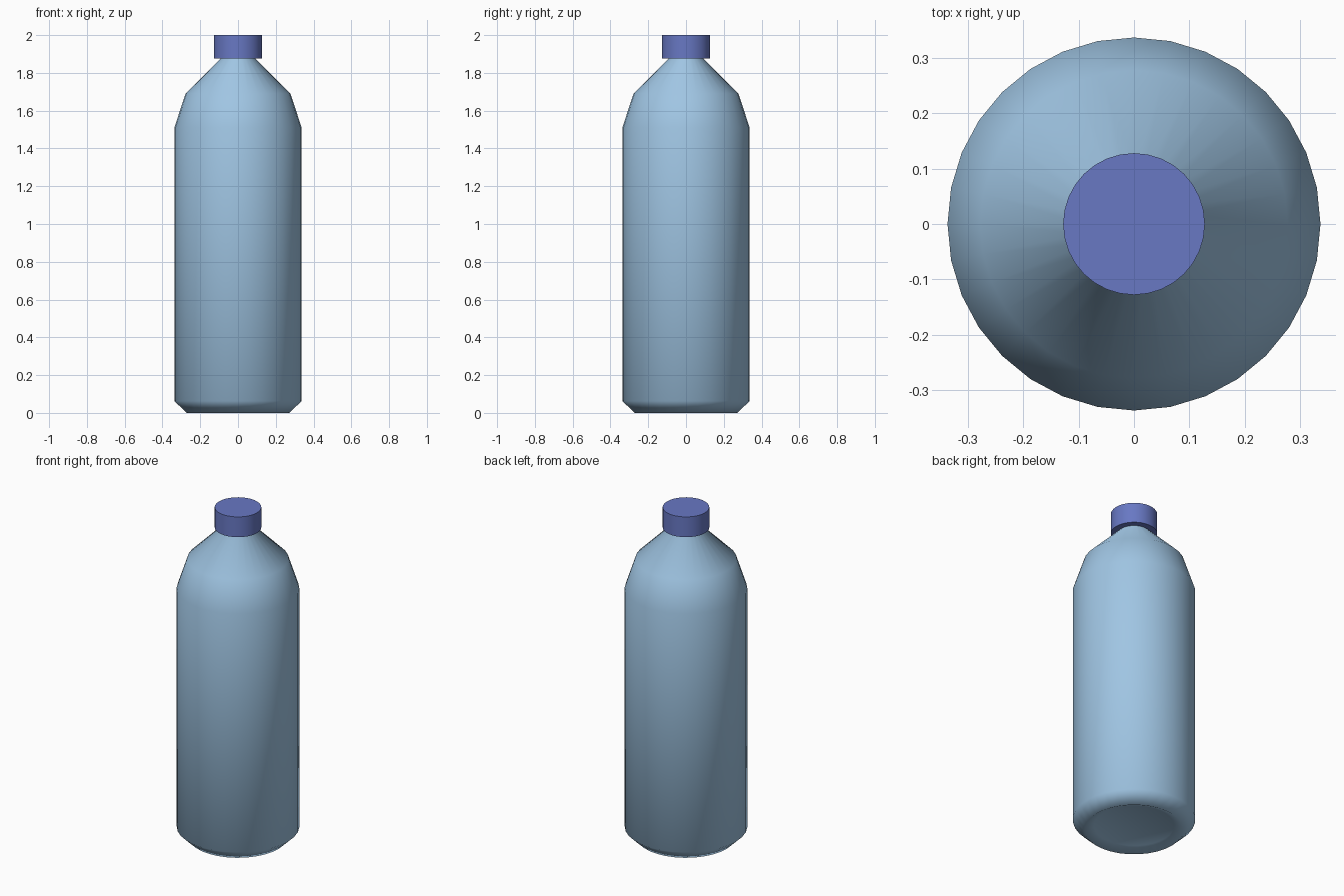
import bpy, bmesh, math

if "Cube" in bpy.data.objects:
    bpy.data.objects.remove(bpy.data.objects["Cube"])

SIDES = 32


def material(name, color):
    m = bpy.data.materials.new(name)
    m.diffuse_color = (*color, 1.0)
    m.use_nodes = True
    m.node_tree.nodes["Principled BSDF"].inputs["Base Color"].default_value = m.diffuse_color
    return m


def lathe(name, profile, mat, sharp_angle):
    """Revolve (radius, z) points from bottom to top and close both ends."""
    bm = bmesh.new()
    rings = []
    for r, z in profile:
        rings.append([bm.verts.new((r * math.cos(2 * math.pi * i / SIDES),
                                    r * math.sin(2 * math.pi * i / SIDES), z))
                      for i in range(SIDES)])
    for low, high in zip(rings, rings[1:]):
        for i in range(SIDES):
            j = (i + 1) % SIDES
            bm.faces.new((low[i], low[j], high[j], high[i]))
    bm.faces.new(list(reversed(rings[0])))
    bm.faces.new(rings[-1])
    mesh = bpy.data.meshes.new(name)
    bm.to_mesh(mesh)
    bm.free()
    mesh.materials.append(mat)
    obj = bpy.data.objects.new(name, mesh)
    bpy.context.collection.objects.link(obj)
    bpy.ops.object.select_all(action='DESELECT')
    obj.select_set(True)
    bpy.context.view_layer.objects.active = obj
    bpy.ops.object.shade_smooth_by_angle(angle=math.radians(sharp_angle))
    return obj


light_blue = material("light_blue", (0.35, 0.56, 0.77))
cap_blue = material("cap_blue", (0.138, 0.188, 0.55))

# Bottle body: shallow hollow base, chamfer, straight wall, two-step shoulder, neck
lathe("bottle_body", [(0.22, 0.025), (0.272, 0.0), (0.337, 0.063), (0.337, 1.51),
                      (0.278, 1.69), (0.09, 1.878), (0.09, 1.92)], light_blue, 80)

# Screw cap
lathe("bottle_cap", [(0.128, 1.877), (0.128, 2.0)], cap_blue, 40)
